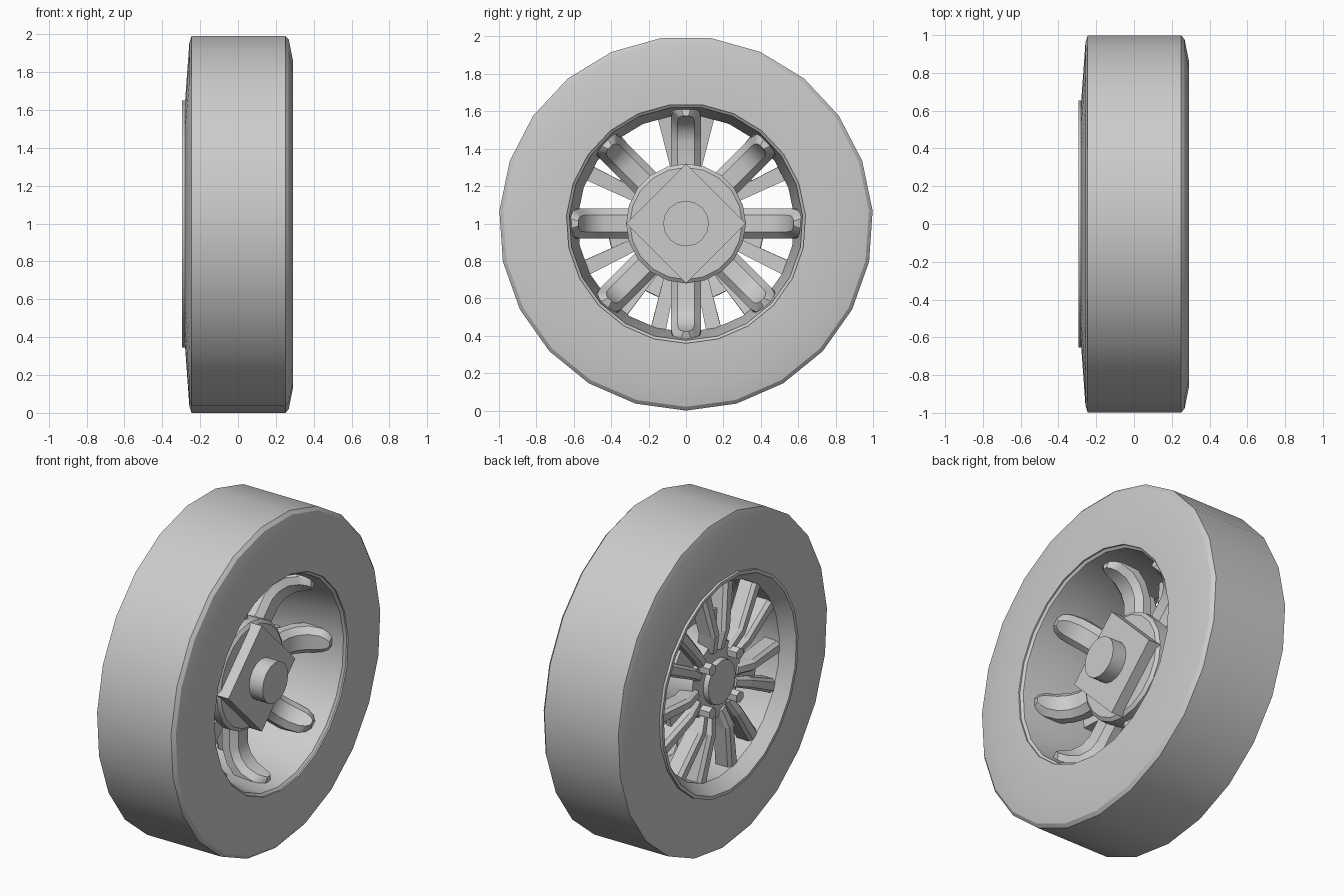
import bpy, bmesh, math
from mathutils import Vector, Matrix

if "Cube" in bpy.data.objects:
    bpy.data.objects.remove(bpy.data.objects["Cube"])

CENTRE = Vector((0, 0, 1))
GREY = (0.6, 0.6, 0.6, 1)
mat = bpy.data.materials.new("plain_grey")
mat.use_nodes = True
mat.diffuse_color = GREY
mat.node_tree.nodes["Principled BSDF"].inputs["Base Color"].default_value = GREY


def finish(name, bm, smooth=True):
    """Weld, orient and place a part on the wheel axis."""
    bmesh.ops.remove_doubles(bm, verts=bm.verts, dist=0.0005)
    bmesh.ops.recalc_face_normals(bm, faces=bm.faces)
    mesh = bpy.data.meshes.new(name)
    bm.to_mesh(mesh)
    bm.free()
    mesh.materials.append(mat)
    obj = bpy.data.objects.new(name, mesh)
    obj.location = CENTRE
    bpy.context.collection.objects.link(obj)
    if smooth:
        bpy.ops.object.select_all(action="DESELECT")
        obj.select_set(True)
        bpy.context.view_layer.objects.active = obj
        bpy.ops.object.shade_smooth_by_angle(angle=math.radians(30))
    return obj


def axes(angle):
    c, s = math.cos(angle), math.sin(angle)
    return Vector((0, c, s)), Vector((0, -s, c))


def lathe(name, profile, sides, smooth=True, start=-math.pi / 2, offset=(0, 0, 0)):
    """Spin a closed (x, radius) loop about the wheel axis."""
    bm = bmesh.new()
    rings = []
    for k in range(sides):
        radial, _ = axes(start + k * math.tau / sides)
        rings.append([bm.verts.new(Vector((x, 0, 0)) + radial * r + Vector(offset))
                      for x, r in profile])
    n = len(profile)
    for k in range(sides):
        a, b = rings[k], rings[(k + 1) % sides]
        for i in range(n):
            j = (i + 1) % n
            if profile[i][1] or profile[j][1]:
                bm.faces.new((a[i], a[j], b[j], b[i]))
    return finish(name, bm, smooth)


def sweep(name, path, section, angle, side=1, smooth=True):
    """Sweep a section along (x, radius, sideways, scale) points."""
    radial, tangent = axes(angle)
    bm = bmesh.new()
    rings = []
    for i, (x, r, t, scale) in enumerate(path):
        before, after = path[max(i - 1, 0)], path[min(i + 1, len(path) - 1)]
        d = Vector((after[0] - before[0], after[1] - before[1])).normalized()
        normal = (Vector((d.y, 0, 0)) - radial * d.x) * side
        base = Vector((x, 0, 0)) + radial * r + tangent * t
        rings.append([bm.verts.new(base + tangent * w * scale + normal * h) for w, h in section])
    n = len(section)
    for a, b in zip(rings, rings[1:]):
        for i in range(n):
            j = (i + 1) % n
            bm.faces.new((a[i], a[j], b[j], b[i]))
    bm.faces.new(rings[0])
    bm.faces.new(rings[-1])
    return finish(name, bm, smooth)


# Tyre and rim barrel
lathe("tyre", [(-0.28, 0.645), (-0.257, 0.965), (-0.245, 1.0), (0.25, 1.0), (0.268, 0.98),
               (0.29, 0.87), (0.29, 0.64), (0.2, 0.64)], 23)
lathe("rim_barrel", [(-0.295, 0.655), (-0.295, 0.635), (-0.22, 0.58), (-0.12, 0.58),
                     (0.1, 0.605), (0.27, 0.625), (0.285, 0.645), (-0.275, 0.655)], 23)

# Hub body, square plate and axle end
lathe("hub", [(-0.24, 0), (-0.24, 0.13), (-0.21, 0.135), (-0.2, 0.23), (-0.12, 0.25),
              (-0.02, 0.32), (0.08, 0.32), (0.095, 0.3), (0.095, 0)], 20)
lathe("square_plate", [(0.08, 0), (0.08, 0.32), (0.16, 0.32), (0.16, 0)], 4, False)
lathe("axle_end", [(0.15, 0), (0.15, 0.122), (0.25, 0.122), (0.25, 0)], 16)

# Eight bent arms on the inner side
arm_path = [(0.0, 0.27, 0, 1), (0.0, 0.44, 0, 1), (0.025, 0.51, 0, 1), (0.075, 0.565, 0, 1),
            (0.14, 0.595, 0, 0.9), (0.18, 0.605, 0, 0.65), (0.2, 0.61, 0, 0.3)]
arm_section = [(-0.08, -0.05), (-0.08, 0.0), (-0.045, 0.035), (0.045, 0.035),
               (0.08, 0.0), (0.08, -0.05)]
for k in range(8):
    sweep(f"inner_arm_{k + 1}", arm_path, arm_section, k * math.tau / 8)

# Seven twin spokes on the outer side, each with a short recessed web
bar_section = [(-0.038, -0.07), (-0.038, 0.01), (-0.022, 0.03), (0.022, 0.03),
               (0.038, 0.01), (0.038, -0.07)]
web_section = [(-0.04, -0.04), (-0.04, -0.01), (0.04, -0.01), (0.04, -0.04)]
for k in range(7):
    angle = math.pi / 2 + k * math.tau / 7
    for s, label in ((1, "a"), (-1, "b")):
        path = [(-0.19, 0.19, s * 0.035, 0.8), (-0.215, 0.3, s * 0.05, 0.9),
                (-0.19, 0.59, s * 0.115, 1.1)]
        sweep(f"outer_spoke_{k + 1}{label}", path, bar_section, angle, -1, False)
    sweep(f"spoke_web_{k + 1}", [(-0.18, 0.19, 0, 0.8), (-0.2, 0.3, 0, 1.2),
                                 (-0.19, 0.42, 0, 1.6)], web_section, angle, -1, False)

# Four wheel nuts
for k in range(4):
    radial, _ = axes(math.pi / 4 + k * math.pi / 2)
    lathe(f"wheel_nut_{k + 1}", [(-0.27, 0), (-0.27, 0.036), (-0.19, 0.036), (-0.19, 0)],
          6, False, offset=radial * 0.185)
